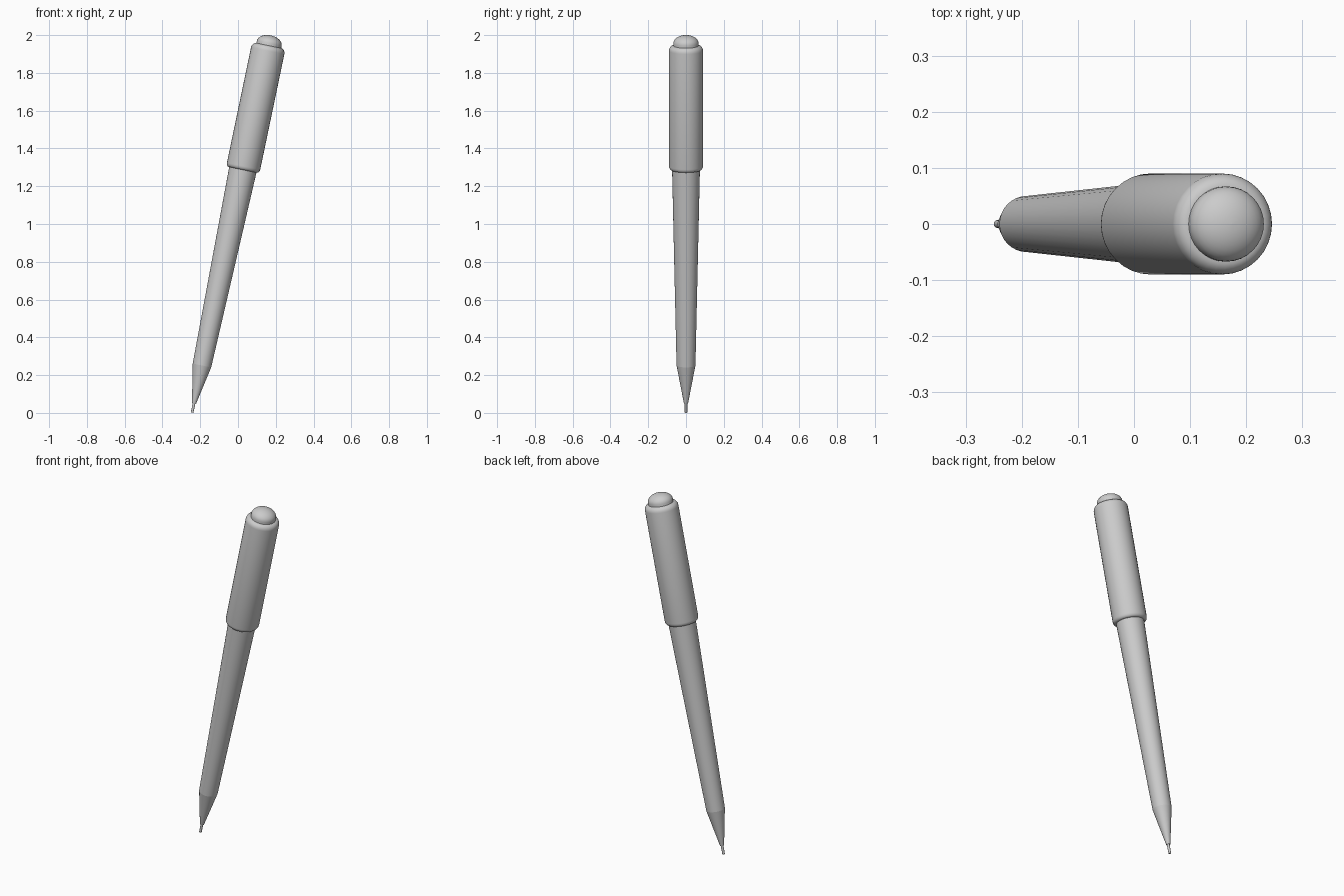
import bpy, bmesh
from math import radians, sin, cos, pi
from mathutils import Matrix

cube = bpy.data.objects.get("Cube")
if cube:
    bpy.data.objects.remove(cube, do_unlink=True)

GREY = 0.6
SIDES = 32
TILT = Matrix.Translation((-0.243, 0, 0.0015)) @ Matrix.Rotation(radians(11.8), 4, "Y")

mat = bpy.data.materials.new("plain grey")
mat.use_nodes = True
mat.diffuse_color = (GREY, GREY, GREY, 1)
mat.node_tree.nodes["Principled BSDF"].inputs["Base Color"].default_value = (GREY, GREY, GREY, 1)


def arc(radius, z, inset, height, steps, start=0):
    """Quarter-ellipse profile curling inwards from the outer radius."""
    angles = [pi / 2 * i / steps for i in range(start, steps + 1)]
    return [(radius - inset + inset * cos(a), z + height * sin(a)) for a in angles]


def lathe(name, profile):
    """Revolve (radius, height) points about the pen axis, then lean the part."""
    bm = bmesh.new()
    rings = []
    for r, z in profile:
        rings.append([bm.verts.new((r * cos(2 * pi * i / SIDES), r * sin(2 * pi * i / SIDES), z))
                      for i in range(SIDES)])
    for low, high in zip(rings, rings[1:]):
        for i in range(SIDES):
            j = (i + 1) % SIDES
            bm.faces.new((low[i], low[j], high[j], high[i]))
    bm.faces.new(rings[0][::-1])
    bm.faces.new(rings[-1])
    bmesh.ops.remove_doubles(bm, verts=bm.verts, dist=1e-5)
    bm.normal_update()
    mesh = bpy.data.meshes.new(name)
    bm.to_mesh(mesh)
    bm.free()
    mesh.materials.append(mat)
    obj = bpy.data.objects.new(name, mesh)
    bpy.context.collection.objects.link(obj)
    obj.matrix_world = TILT
    bpy.ops.object.select_all(action="DESELECT")
    obj.select_set(True)
    bpy.context.view_layer.objects.active = obj
    bpy.ops.object.shade_smooth_by_angle(angle=radians(35))
    return obj


# Fine lead point
lathe("lead_tip", [(0.007, 0), (0.007, 0.06)])

# Cone leading from the point to the grip
lathe("nose_cone", [(0.011, 0.05), (0.05, 0.255)])

# Long barrel widening towards the cap
lathe("barrel", [(0.05, 0.255), (0.074, 1.33)])

# Sleeve with rounded rims
lower_rim = [(r, -z) for r, z in reversed(arc(0.09, -1.333, 0.014, 0.02, 4))]
lathe("cap_sleeve", lower_rim + arc(0.09, 1.957, 0.024, 0.028, 6))

# Push button with a low dome
lathe("push_button", [(0.067, 1.96)] + arc(0.067, 1.997, 0.0665, 0.043, 8))
